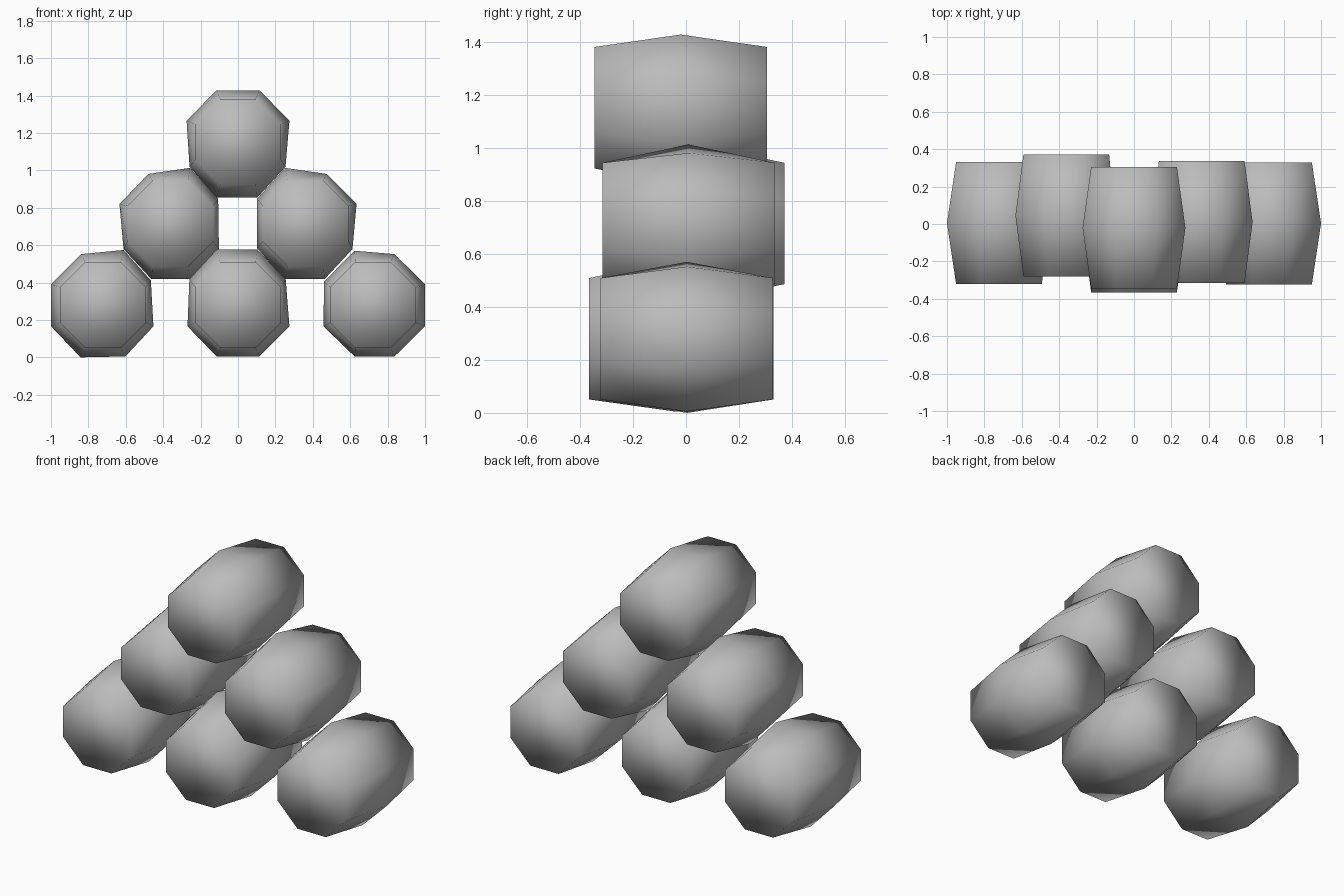
import bpy
import bmesh
from math import cos, sin, radians
from mathutils import Vector

if "Cube" in bpy.data.objects:
    bpy.data.objects.remove(bpy.data.objects["Cube"])

grey = bpy.data.materials.new("mid grey")
grey.diffuse_color = (0.5, 0.5, 0.5, 1)
grey.use_nodes = True
grey.node_tree.nodes["Principled BSDF"].inputs["Base Color"].default_value = grey.diffuse_color

END_RADIUS = 0.248    # the regular ends are narrower than the belly
HALF_LENGTH = 0.326


def end_ring(centre, y):
    """Regular octagon, listed in the same order as the belly profiles."""
    angles = [radians(157.5 - 45 * i) for i in range(8)]
    return [Vector((centre[0] + END_RADIUS * cos(a), y,
                    centre[1] + END_RADIUS * sin(a))) for a in angles]


def barrel(name, centre, y_mid, belly):
    """Eight-sided bulging barrel lying along y; belly is its middle section (x, z)."""
    bm = bmesh.new()
    sections = [end_ring(centre, y_mid - HALF_LENGTH),
                [Vector((x, y_mid, z)) for x, z in belly],
                end_ring(centre, y_mid + HALF_LENGTH)]
    rings = [[bm.verts.new(p) for p in section] for section in sections]
    # side panels
    for a, b in zip(rings, rings[1:]):
        for i in range(8):
            j = (i + 1) % 8
            bm.faces.new((a[i], a[j], b[j], b[i]))
    # end caps
    bm.faces.new(rings[0])
    bm.faces.new(rings[-1])
    bmesh.ops.recalc_face_normals(bm, faces=bm.faces[:])
    for face in bm.faces:
        face.smooth = True
    mesh = bpy.data.meshes.new(name)
    bm.to_mesh(mesh)
    bm.free()
    mesh.materials.append(grey)
    bpy.context.collection.objects.link(bpy.data.objects.new(name, mesh))


# bottom row
barrel("bottom_left_barrel", (-.722, .28), 0.005,
       [(-1.0, .39), (-.84, .552), (-.612, .574), (-.466, .412),
        (-.452, .166), (-.602, .005), (-.842, 0), (-1.0, .166)])
barrel("bottom_middle_barrel", (0, .28), -0.04,
       [(-.26, .418), (-.115, .576), (.105, .576), (.255, .418),
        (.275, .166), (.115, .005), (-.115, .005), (-.27, .166)])
barrel("bottom_right_barrel", (.722, .28), 0.003,
       [(.46, .405), (.623, .57), (.837, .552), (1.0, .39),
        (1.0, .166), (.837, .005), (.623, .005), (.457, .166)])

# middle row
barrel("middle_left_barrel", (-.362, .715), 0.045,
       [(-.634, .82), (-.479, .981), (-.256, 1.013), (-.106, .848),
        (-.102, .579), (-.254, .418), (-.463, .418), (-.612, .579)])
barrel("middle_right_barrel", (.362, .715), 0.01,
       [(.102, .848), (.251, 1.013), (.473, .981), (.634, .82),
        (.612, .579), (.463, .418), (.249, .418), (.102, .584)])

# top
barrel("top_barrel", (0, 1.152), -0.02,
       [(-.275, 1.265), (-.115, 1.428), (.115, 1.428), (.275, 1.265),
        (.254, 1.019), (.104, .855), (-.115, .855), (-.259, 1.019)])
